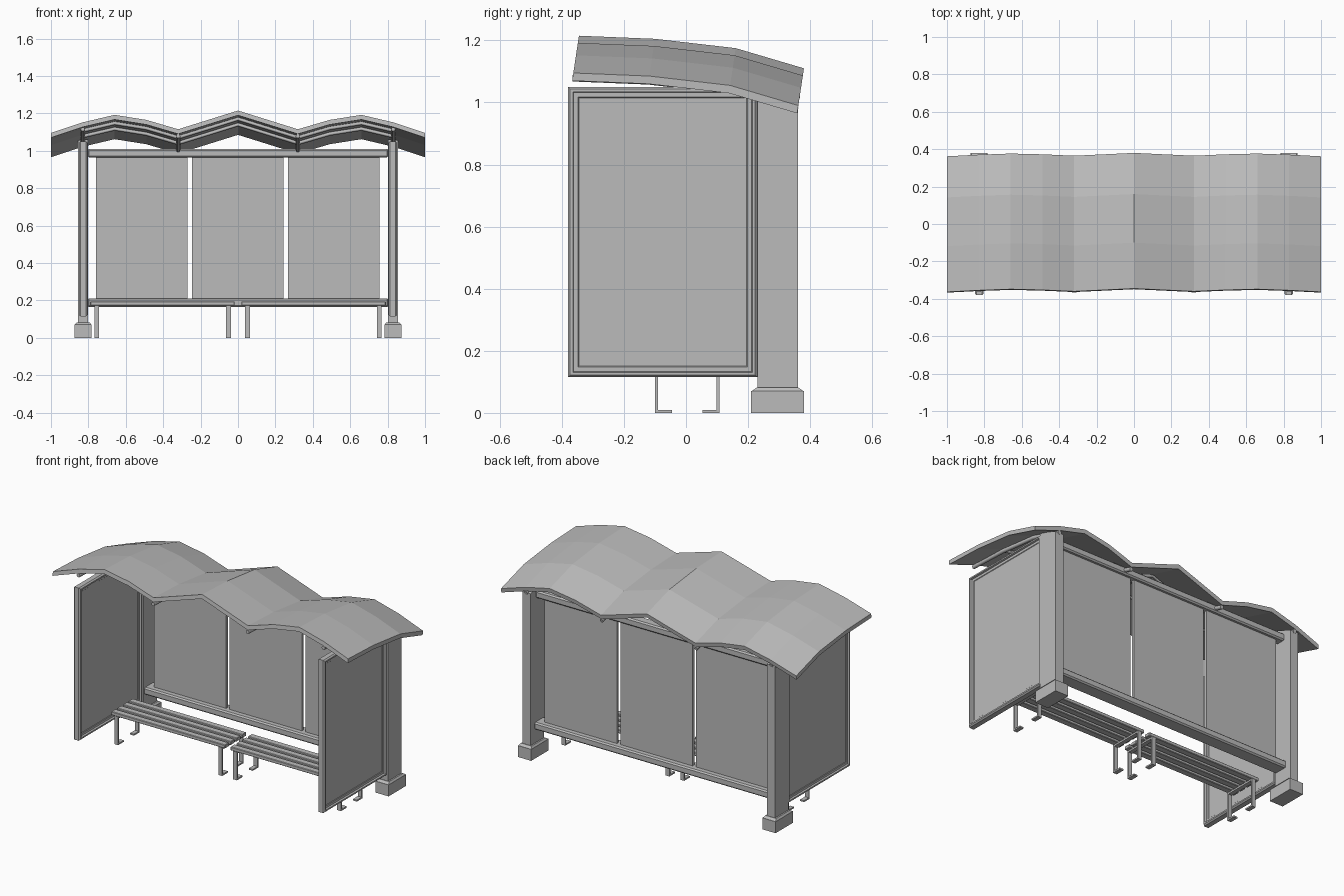
import bpy, bmesh
from mathutils import Vector

cube = bpy.data.objects.get("Cube")
if cube:
    bpy.data.objects.remove(cube, do_unlink=True)

grey = bpy.data.materials.new("plain grey")
grey.use_nodes = True
GREY = (0.5, 0.5, 0.5, 1)
grey.diffuse_color = GREY
grey.node_tree.nodes["Principled BSDF"].inputs["Base Color"].default_value = GREY


def finish(name, bm):
    bmesh.ops.recalc_face_normals(bm, faces=bm.faces)
    mesh = bpy.data.meshes.new(name)
    bm.to_mesh(mesh)
    bm.free()
    mesh.materials.append(grey)
    obj = bpy.data.objects.new(name, mesh)
    bpy.context.collection.objects.link(obj)
    return obj


def box(name, x, y, z, bevel=0):
    bm = bmesh.new()
    bmesh.ops.create_cube(bm, size=1)
    for v in bm.verts:
        v.co = [(r[0] + r[1]) / 2 + c * (r[1] - r[0]) for r, c in zip((x, y, z), v.co)]
    obj = finish(name, bm)
    if bevel:
        mod = obj.modifiers.new("bevel", "BEVEL")
        mod.width, mod.segments = bevel, 1
    return obj


def prism(name, profile, x0, x1):
    """Extrude a y-z outline along x."""
    bm = bmesh.new()
    face = bm.faces.new([bm.verts.new((x0, y, z)) for y, z in profile])
    ext = bmesh.ops.extrude_face_region(bm, geom=[face])["geom"]
    bmesh.ops.translate(bm, vec=(x1 - x0, 0, 0),
                        verts=[g for g in ext if isinstance(g, bmesh.types.BMVert)])
    return finish(name, bm)


def tube(name, points, radius, sides=0):
    curve = bpy.data.curves.new(name, "CURVE")
    curve.dimensions = "3D"
    curve.bevel_depth, curve.bevel_resolution = radius, sides
    curve.use_fill_caps = True
    spline = curve.splines.new("POLY")
    spline.points.add(len(points) - 1)
    for p, co in zip(spline.points, points):
        p.co = (*co, 1)
    curve.materials.append(grey)
    obj = bpy.data.objects.new(name, curve)
    bpy.context.collection.objects.link(obj)
    return obj


# Wavy roof: a ridge line from front to back and the drop of the wave across
ridge = [(-0.345, 1.215), (-0.10, 1.205), (0.16, 1.175), (0.38, 1.11)]
half_wave = [(0, 0), (0.32, -0.10), (0.49, -0.05), (0.66, -0.023), (0.83, -0.063), (1, -0.12)]
wave = [(-x, h) for x, h in reversed(half_wave[1:])] + half_wave
THICK = 0.025


def roof_point(x, drop, y, z):
    return Vector((x, y + 0.15 * drop, z + drop))


bm = bmesh.new()
layers = [[[bm.verts.new(roof_point(x, h - t, y, z)) for y, z in ridge] for x, h in wave]
          for t in (0, THICK)]
for grid in layers:
    for a, b in zip(grid, grid[1:]):
        for j in range(len(ridge) - 1):
            bm.faces.new((a[j], b[j], b[j + 1], a[j + 1]))
top, low = layers
for k in (0, -1):
    for i in range(len(wave) - 1):
        bm.faces.new((top[i][k], top[i + 1][k], low[i + 1][k], low[i][k]))
    for j in range(len(ridge) - 1):
        bm.faces.new((top[k][j], top[k][j + 1], low[k][j + 1], low[k][j]))
finish("roof", bm)

# Rafters running front to back, purlins running across under the roof
for x, h in wave:
    if abs(x) in (0.32, 0.83):
        tube("rafter", [roof_point(x, h - THICK - 0.012, y, z) for y, z in ridge], 0.012, 1)
for y, z in ridge[1:3]:
    tube("purlin", [roof_point(x, h - THICK - 0.01, y, z) for x, h in wave[1:-1]], 0.01)

for s in (-1, 1):
    xc = 0.828 * s
    # Post with a top cut to the roof slope, on a chamfered foot
    prism("post", [(0.23, 0.07), (0.36, 0.07), (0.36, 1.01), (0.23, 1.06)], xc - 0.027, xc + 0.027)
    box("post_base", (xc - 0.045, xc + 0.045), (0.21, 0.38), (0, 0.07))
    bm = bmesh.new()
    bmesh.ops.create_cube(bm, size=1)
    for v in bm.verts:
        k = 0.8 if v.co.z > 0 else 1
        v.co = (xc + v.co.x * 0.09 * k, 0.295 + v.co.y * 0.17 * k, 0.075 + v.co.z * 0.012)
    finish("post_base_top", bm)

    # Side display panel with stepped frame on both faces
    bm = bmesh.new()
    bmesh.ops.create_cube(bm, size=1)
    for v in bm.verts:
        v.co = (xc + v.co.x * 0.03, -0.075 + v.co.y * 0.61, 0.5825 + v.co.z * 0.935)
    bm.normal_update()
    sides = [f for f in bm.faces if abs(f.normal.x) > 0.9]
    for width, depth in ((0.01, 0.008), (0.012, 0), (0.004, -0.01), (0.02, 0), (0.004, -0.003)):
        bmesh.ops.inset_individual(bm, faces=sides, thickness=width, depth=depth)
    finish("side_panel", bm)

# Back wall rails and panes
box("lower_rail", (-0.805, 0.805), (0.235, 0.325), (0.165, 0.21), 0.008)
box("upper_rail", (-0.805, 0.805), (0.25, 0.31), (0.965, 1.01), 0.008)
for x in (-0.515, -0.002, 0.511):
    box("back_pane", (x - 0.245, x + 0.245), (0.271, 0.289), (0.205, 0.97))

# Two slatted benches on bent strip legs
for s in (-1, 1):
    x0, x1 = sorted((0.018 * s, 0.79 * s))
    for i in range(4):
        y = -0.1 + i * 0.056
        box("bench_slat", (x0, x1), (y, y + 0.04), (0.172, 0.194), 0.003)
    for x in (0.05 * s, 0.755 * s):
        span = (x - 0.013, x + 0.013)
        box("bench_crossbar", span, (-0.1, 0.108), (0.162, 0.173))
        for y, inward in ((-0.1, 1), (0.108, -1)):
            outline = [(0, 0), (0.055, 0), (0.055, 0.009), (0.009, 0.009), (0.009, 0.172), (0, 0.172)]
            prism("bench_leg", [(y + inward * a, b) for a, b in outline], *span)
